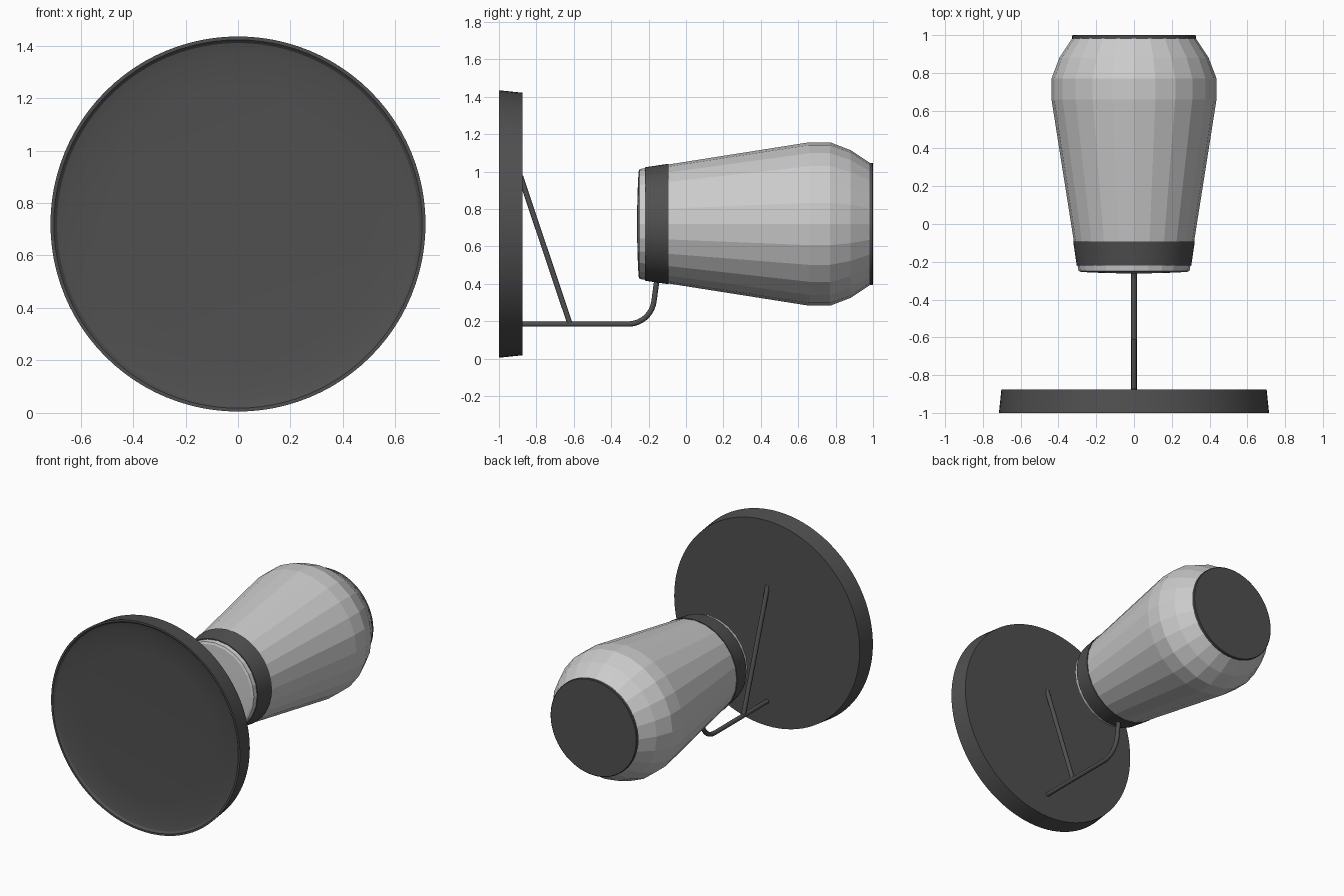
import bpy
import bmesh
import math

if "Cube" in bpy.data.objects:
    bpy.data.objects.remove(bpy.data.objects["Cube"], do_unlink=True)

AXIS_Z = 0.72  # height of the shared axis of shield and body


def make_material(name, value):
    mat = bpy.data.materials.new(name)
    mat.use_nodes = True
    colour = (value, value, value, 1)
    mat.diffuse_color = colour
    mat.node_tree.nodes["Principled BSDF"].inputs["Base Color"].default_value = colour
    return mat


dark = make_material("dark_grey", 0.08)
light = make_material("light_grey", 0.6)


def lathe(name, profile, sides, mat, smooth=True):
    """Revolve (radius, y) points around the horizontal axis; radius 0 closes an end."""
    bm = bmesh.new()
    rings = []
    for r, y in profile:
        if r == 0:
            rings.append([bm.verts.new((0, y, AXIS_Z))] * sides)
            continue
        angles = [2 * math.pi * i / sides for i in range(sides)]
        rings.append([bm.verts.new((r * math.cos(a), y, AXIS_Z + r * math.sin(a)))
                      for a in angles])
    for low, high in zip(rings, rings[1:]):
        for i in range(sides):
            j = (i + 1) % sides
            corners = dict.fromkeys((low[i], low[j], high[j], high[i]))
            bm.faces.new(list(corners))
    bmesh.ops.recalc_face_normals(bm, faces=bm.faces)
    mesh = bpy.data.meshes.new(name)
    bm.to_mesh(mesh)
    bm.free()
    mesh.materials.append(mat)
    obj = bpy.data.objects.new(name, mesh)
    bpy.context.collection.objects.link(obj)
    if smooth:
        bpy.ops.object.select_all(action='DESELECT')
        obj.select_set(True)
        bpy.context.view_layer.objects.active = obj
        bpy.ops.object.shade_smooth_by_angle(angle=math.radians(30))
    return obj


def rod(name, path, radius, mat):
    """Round rod along (y, z) points in the middle plane."""
    curve = bpy.data.curves.new(name, 'CURVE')
    curve.dimensions = '3D'
    curve.bevel_depth = radius
    curve.bevel_resolution = 3
    curve.use_fill_caps = True
    spline = curve.splines.new('POLY')
    spline.points.add(len(path) - 1)
    for point, (y, z) in zip(spline.points, path):
        point.co = (0, y, z, 1)
    spline.use_smooth = True
    curve.materials.append(mat)
    obj = bpy.data.objects.new(name, curve)
    bpy.context.collection.objects.link(obj)
    return obj


# Round shield with a thin rim and a shallow dished front
lathe("shield", [(0, -0.97), (0.5, -0.971), (0.65, -0.978), (0.69, -0.988),
                 (0.702, -1), (0.715, -1), (0.702, -0.875), (0, -0.875)], 96, dark)

# Faceted body with a slightly domed front end
lathe("body", [(0, -0.262), (0.15, -0.26), (0.28, -0.254), (0.294, -0.248),
               (0.318, -0.095), (0.437, 0.66), (0.437, 0.77), (0.395, 0.88),
               (0.325, 0.985), (0, 0.985)], 24, light, smooth=False)

# Dark band around the narrow end, and the flat rear cap
lathe("band", [(0.295, -0.22), (0.303, -0.22), (0.322, -0.093), (0.31, -0.093)], 64, dark)
lathe("rear_cap", [(0, 0.98), (0.327, 0.98), (0.327, 0.997), (0.323, 1), (0, 1)], 64, dark)

# Bent support arm from the shield to the band
bend = [math.radians(-90 + 82 * i / 10) for i in range(11)]
arm_path = [(-0.885, 0.185)]
arm_path += [(-0.31 + 0.14 * math.cos(a), 0.325 + 0.14 * math.sin(a)) for a in bend]
arm_path.append((-0.152, 0.45))
rod("support_arm", arm_path, 0.015, dark)

# Diagonal brace from the arm up to the shield
rod("brace", [(-0.62, 0.185), (-0.885, 0.975)], 0.015, dark)
